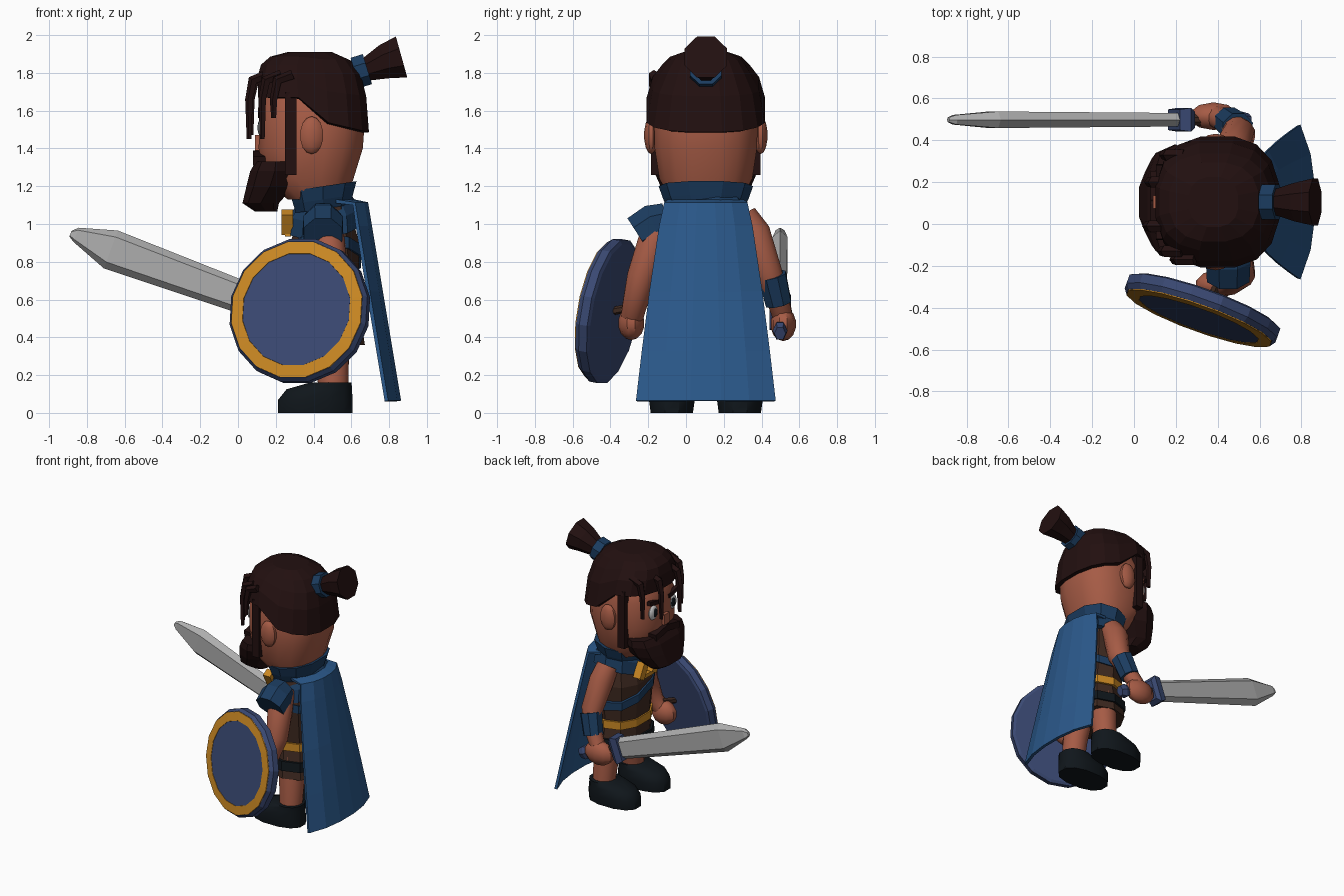
import bpy, bmesh, math
from mathutils import Vector, Matrix

if "Cube" in bpy.data.objects:
    bpy.data.objects.remove(bpy.data.objects["Cube"])

CY = 0.105  # body centre line


def material(name, *rgb):
    m = bpy.data.materials.new(name)
    m.diffuse_color = (*rgb, 1)
    m.use_nodes = True
    m.node_tree.nodes["Principled BSDF"].inputs["Base Color"].default_value = m.diffuse_color
    return m


SKIN = material("skin", .38, .105, .06)
HAIR = material("hair", .016, .005, .005)
CAPE = material("cape_blue", .024, .1, .26)
CLOTH = material("cloth_blue", .011, .045, .115)
SHIELD = material("shield_blue", .042, .066, .17)
GOLD = material("gold", .6, .25, .017)
BOOT = material("boot_black", .005, .008, .011)
LEATHER = material("leather", .05, .023, .015)
STEEL = material("steel", .42, .42, .42)
WHITE = material("white", .8, .8, .8)


def finish(bm, name, mat, smooth=False, matrix=None):
    bmesh.ops.recalc_face_normals(bm, faces=bm.faces)
    if matrix:
        bm.transform(matrix)
    me = bpy.data.meshes.new(name)
    bm.to_mesh(me)
    bm.free()
    ob = bpy.data.objects.new(name, me)
    bpy.context.collection.objects.link(ob)
    me.materials.append(mat)
    if smooth:
        bpy.ops.object.select_all(action='DESELECT')
        ob.select_set(True)
        bpy.context.view_layer.objects.active = ob
        bpy.ops.object.shade_smooth_by_angle(angle=math.radians(40))
    return ob


def skin_rings(bm, rings, caps=True):
    vs = [[bm.verts.new(p) for p in r] for r in rings]
    n = len(vs[0])
    for a, b in zip(vs, vs[1:]):
        for i in range(n):
            j = (i + 1) % n
            bm.faces.new((a[i], a[j], b[j], b[i]))
    if caps:
        bm.faces.new(vs[0])
        bm.faces.new(vs[-1])


def power(v, p):
    return math.copysign(abs(v) ** p, v)


# horizontal rings (cx, cy, z, rx, ry), optionally squared off and sloped
def loft(name, rings, n, mat, p=1, slope=(0, 0), caps=True, smooth=False, matrix=None, turn=0.5):
    bm, out = bmesh.new(), []
    for cx, cy, z, rx, ry in rings:
        ring = []
        for i in range(n):
            a = (i + turn) * math.tau / n
            dx, dy = rx * power(math.cos(a), p), ry * power(math.sin(a), p)
            ring.append((cx + dx, cy + dy, z + slope[0] * dx + slope[1] * dy))
        out.append(ring)
    skin_rings(bm, out, caps)
    return finish(bm, name, mat, smooth, matrix)


# tube along points (x, y, z, radius)
def tube(name, pts, n, mat, smooth=False):
    bm, out = bmesh.new(), []
    P = [Vector(p[:3]) for p in pts]
    for k, p in enumerate(pts):
        t = (P[min(k + 1, len(P) - 1)] - P[max(k - 1, 0)]).normalized()
        u = t.cross(Vector((0, 1, 0))).normalized()
        v = t.cross(u)
        out.append([P[k] + p[3] * (u * math.cos(a) + v * math.sin(a))
                    for a in [(i + .5) * math.tau / n for i in range(n)]])
    skin_rings(bm, out)
    return finish(bm, name, mat, smooth)


def ball(name, c, s, mat, segs=10):
    bm = bmesh.new()
    bmesh.ops.create_uvsphere(bm, u_segments=segs, v_segments=7, radius=1)
    return finish(bm, name, mat, True, Matrix.Translation(c) @ Matrix.Diagonal((*s, 1)))


def box(name, c, d, mat, rot=0, axis='X'):
    bm = bmesh.new()
    bmesh.ops.create_cube(bm, size=1)
    return finish(bm, name, mat, False, Matrix.Translation(c) @ Matrix.Rotation(rot, 4, axis)
                  @ Matrix.Diagonal((*d, 1)))


# head
loft("head", [(.42, CY, 1.13, .16, .19), (.375, CY, 1.24, .24, .25), (.385, CY, 1.4, .28, .275),
              (.395, CY, 1.6, .285, .28), (.4, CY, 1.73, .24, .22), (.4, CY, 1.8, .12, .12)],
     16, SKIN, p=.8, smooth=True)
box("nose", (.105, CY, 1.43), (.03, .06, .08), SKIN)
for s in (-1, 1):
    ball("ear", (.39, CY + s * .29, 1.47), (.065, .037, .1), SKIN)
    ball("eye_white", (.127, CY + s * .115, 1.51), (.02, .05, .055), WHITE)
    ball("pupil", (.113, CY + s * .11, 1.51), (.01, .026, .035), BOOT)
    box("eyebrow", (.12, CY + s * .115, 1.59), (.03, .13, .03), HAIR, s * .2)
    box("sideburn", (.28, CY + s * .265, 1.48), (.06, .05, .44), HAIR)
    box("moustache", (.115, CY + s * .065, 1.35), (.07, .16, .05), HAIR, -s * .2)

# hair cap with a raised hairline over the face
bm, rings = bmesh.new(), []
for t, kx, ky in ((0, 1, 1), (.45, .98, .9), (.72, .9, .74), (.9, .72, .6), (1, .4, .38)):
    ring = []
    for i in range(16):
        a = (i + .5) * math.tau / 16
        c, s = power(math.cos(a), .8), power(math.sin(a), .8)
        low = 1.67 if c < -.25 else 1.555 - .07 * max(c, 0)
        ring.append((.4 - .02 * t + .298 * kx * c, CY + .318 * ky * s, low + (1.91 - low) * t))
    rings.append(ring)
skin_rings(bm, rings, False)
bmesh.ops.contextual_create(bm, geom=[e for e in bm.edges if e.is_boundary
                                      and min(v.co.z for v in e.verts) > 1.89])
finish(bm, "hair_cap", HAIR).modifiers.new("thickness", 'SOLIDIFY').thickness = .03

# loose strands, tied tail and beard
for x, y, z in ((.06, -.01, 1.45), (.07, .2, 1.47), (.13, -.13, 1.45), (.14, .33, 1.5), (.19, -.17, 1.56)):
    tube("hair_strand", [(x + .1, y, 1.79, .028), (x + .02, y, 1.76, .028),
                         (x, y, 1.66, .022), (x, y, z, .014)], 5, HAIR)
tube("hair_tail", [(.56, CY, 1.78, .1), (.66, CY, 1.81, .06), (.78, CY, 1.86, .1),
                   (.866, CY, 1.884, .122)], 8, HAIR)
tube("hair_tie", [(.62, CY, 1.8, .09), (.685, CY, 1.82, .09)], 8, CLOTH)
loft("beard", [(.15, CY, 1.065, .06, .1), (.12, CY, 1.11, .1, .17), (.17, CY, 1.2, .13, .24),
               (.195, CY, 1.28, .135, .275), (.2, CY, 1.33, .11, .275)], 10, HAIR, p=.75)

# torso, belts and sash
loft("tunic", [(.48, CY, .36, .2, .25), (.47, CY, .58, .175, .215), (.46, CY, .9, .19, .24),
               (.46, CY, 1.1, .13, .19)], 10, LEATHER, p=.85)
loft("waist_belt", [(.47, CY, .57, .19, .235), (.47, CY, .63, .19, .235)], 10, GOLD, p=.85)
loft("hip_belt", [(.475, CY, .42, .205, .255), (.475, CY, .49, .2, .248)], 10, BOOT, p=.85)
loft("sash", [(.46, CY, .8, .2, .245), (.46, CY, .86, .2, .245)], 10, CLOTH, p=.85, slope=(0, -.35))
loft("mantle", [(.46, CY, .98, .19, .235), (.46, CY, 1.07, .18, .215), (.46, CY, 1.13, .14, .17)],
     10, CLOTH, p=.85, slope=(.12, .22))
loft("collar", [(.45, CY, 1.08, .15, .2), (.45, CY, 1.13, .165, .225), (.45, CY, 1.2, .185, .25),
                (.45, CY, 1.2, .13, .17)], 10, CLOTH, p=.85, slope=(.15, 0))
for y in (.03, .18):
    box("clasp", (.26, y, 1.01), (.06, .06, .12), GOLD, .5)
box("clasp_chain", (.265, CY, .95), (.03, .15, .03), GOLD)

# cape: curved sheet gathered under the collar and widening to the hem
bm = bmesh.new()
U = (-1, -.62, -.22, .22, .62, 1)
rows = [[bm.verts.new((.52 + .1 * (1 - abs(u) ** 2.5), CY + .2 * u, 1.13)) for u in U]]
for t in (0, .12, .45, .75, 1):
    w, z = .22 + .15 * t ** .8, 1.115 - 1.05 * t
    rows.append([bm.verts.new((.62 + .175 * t + .07 * (1 - abs(u) ** 2.5), CY + w * u, z)) for u in U])
for a, b in zip(rows, rows[1:]):
    for i in range(5):
        bm.faces.new((a[i], b[i], b[i + 1], a[i + 1]))
finish(bm, "cape", CAPE).modifiers.new("thickness", 'SOLIDIFY').thickness = .02

# legs and boots
for s in (-1, 1):
    y = CY + s * .18
    tube("leg", [(.505, y, .1, .08), (.5, y - s * .02, .28, .09), (.48, y - s * .06, .5, .1)], 12, SKIN, True)
    loft("boot", [(.41, y, 0, .203, .115), (.41, y, .07, .203, .125), (.43, y, .125, .178, .115),
                  (.49, y, .16, .115, .105)], 12, BOOT, p=.85, smooth=True)

# arms and hands
tube("shield_arm", [(.46, -.09, 1.03, .08), (.48, -.17, .9, .09), (.5, -.235, .72, .08),
                    (.46, -.275, .56, .065), (.4, -.29, .49, .06)], 12, SKIN, True)
ball("shield_hand", (.39, -.29, .475), (.1, .07, .09), SKIN)
tube("shoulder_guard", [(.45, -.1, 1.02, .1), (.45, -.17, 1.0, .115), (.45, -.255, .945, .11)], 8, CLOTH)
tube("sword_arm", [(.46, .3, 1.04, .08), (.47, .36, .95, .09), (.5, .43, .75, .08),
                   (.46, .48, .62, .062), (.4, .51, .52, .055)], 12, SKIN, True)
tube("bracer", [(.495, .455, .73, .08), (.45, .49, .58, .073)], 8, CLOTH)
ball("sword_hand", (.38, .515, .47), (.12, .068, .09), SKIN)

# sword, built along local z
M = Matrix.Translation((.22, .498, .54)) @ Matrix.Rotation(math.radians(-70), 4, 'Y')
loft("blade", [(0, 0, 0, .08, .035), (0, 0, .95, .107, .043), (.01, 0, 1.15, .04, .025),
               (.005, 0, 1.18, .016, .012)], 6, STEEL, p=.6, matrix=M, turn=0)
loft("sword_guard", [(0, 0, -.05, .1, .055), (0, 0, -.02, .14, .08), (0, 0, .03, .12, .07)],
     4, SHIELD, matrix=M)
loft("grip", [(0, 0, -.3, .03, .03), (0, 0, 0, .03, .03)], 8, LEATHER, matrix=M)
loft("pommel", [(0, 0, -.35, .04, .03), (0, 0, -.31, .055, .04), (0, 0, -.27, .04, .03)],
     6, SHIELD, matrix=M)

# shield, tilted outward
q = Vector((-.33, -.92, .17)).to_track_quat('Z', 'Y')
M = Matrix.Translation((.325, -.41, .54)) @ q.to_matrix().to_4x4()


def disc_rings(*rz):
    return [(0, 0, z, r, r) for r, z in rz]


loft("shield_body", disc_rings((.37, -.04), (.39, -.03), (.39, .015), (.372, .04)), 16, SHIELD, matrix=M)
loft("shield_band", disc_rings((.372, .03), (.37, .045), (.305, .05), (.3, .03)), 16, GOLD,
     caps=False, matrix=M)
loft("shield_face", disc_rings((.306, .03), (.304, .048)), 16, SHIELD, matrix=M)
tube("shield_grip", [(.4, -.28, .56, .022), (.36, -.38, .54, .022)], 6, LEATHER)
